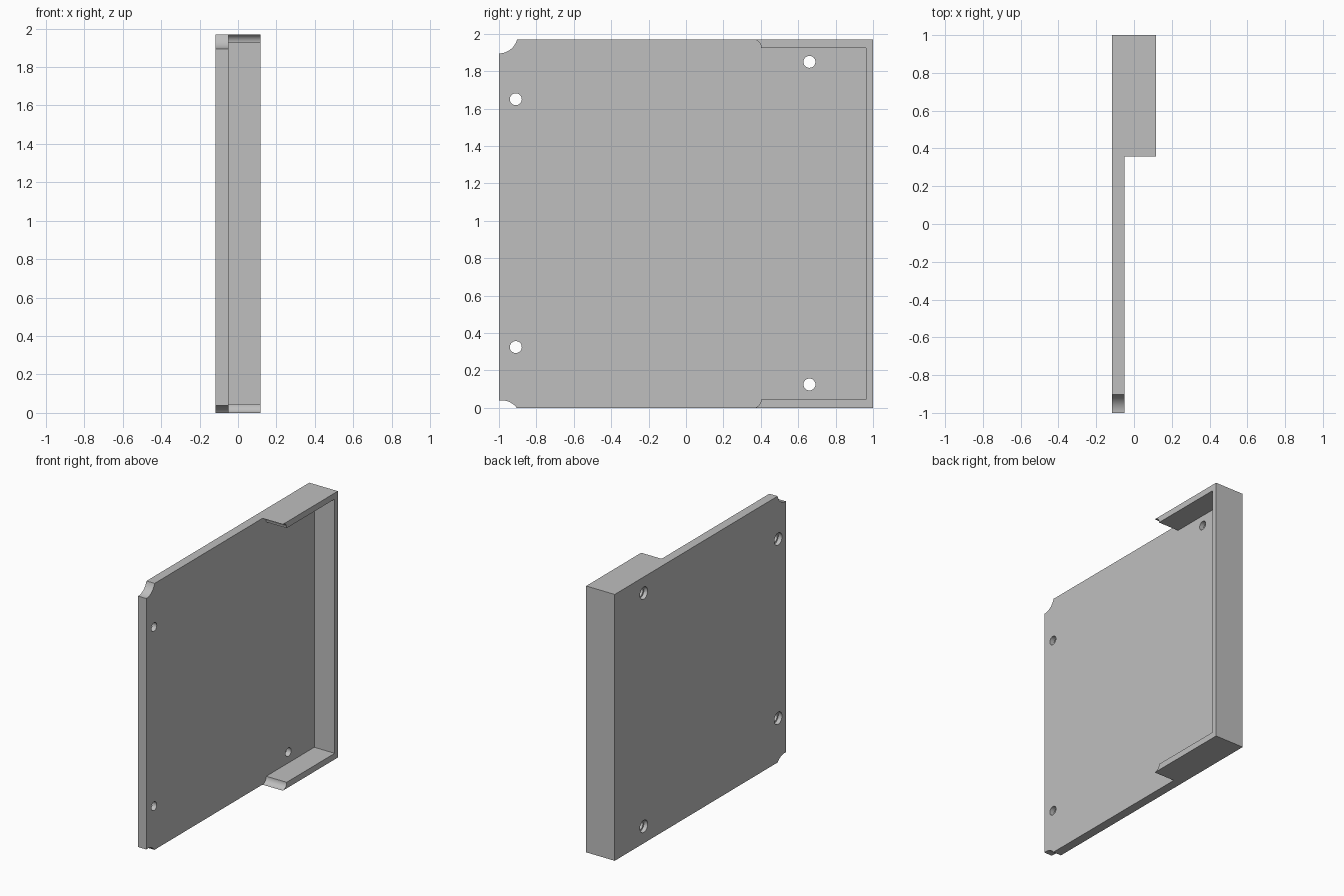
import bpy, bmesh, math

cube = bpy.data.objects.get("Cube")
if cube:
    bpy.data.objects.remove(cube, do_unlink=True)

HEIGHT = 1.97
BACK, FACE, LIP = -0.117, -0.05, 0.117   # x of plate back, plate face, rim edge

grey = bpy.data.materials.new("plain_grey")
grey.use_nodes = True
grey.diffuse_color = (0.52, 0.52, 0.52, 1)
grey.node_tree.nodes["Principled BSDF"].inputs["Base Color"].default_value = (0.52, 0.52, 0.52, 1)


def arc(cy, cz, r, start, end, steps=16):
    """Points (y, z) along an arc, angles in radians."""
    angles = [start + (end - start) * i / steps for i in range(steps + 1)]
    return [(cy + r * math.cos(a), cz + r * math.sin(a)) for a in angles]


def extrude(name, outline, x0, x1):
    """Solid made by sweeping a (y, z) outline from x0 to x1."""
    bm = bmesh.new()
    base = bm.faces.new([bm.verts.new((x0, y, z)) for y, z in outline])
    swept = bmesh.ops.extrude_face_region(bm, geom=[base])["geom"]
    verts = [g for g in swept if isinstance(g, bmesh.types.BMVert)]
    bmesh.ops.translate(bm, verts=verts, vec=(x1 - x0, 0, 0))
    bmesh.ops.recalc_face_normals(bm, faces=bm.faces)
    mesh = bpy.data.meshes.new(name)
    bm.to_mesh(mesh)
    bm.free()
    mesh.materials.append(grey)
    obj = bpy.data.objects.new(name, mesh)
    bpy.context.collection.objects.link(obj)
    return obj


def activate(obj):
    bpy.ops.object.select_all(action='DESELECT')
    obj.select_set(True)
    bpy.context.view_layer.objects.active = obj


def drill(obj, y, z, r, x0, x1):
    """Cut a round hole along x."""
    cutter = extrude("hole_cutter", arc(y, z, r, 0, math.tau, 32)[:-1], x0, x1)
    cutter.hide_render = True
    activate(obj)
    mod = obj.modifiers.new("hole", 'BOOLEAN')
    mod.operation, mod.solver, mod.object = 'DIFFERENCE', 'EXACT', cutter
    bpy.ops.object.modifier_apply(modifier=mod.name)
    bpy.data.objects.remove(cutter, do_unlink=True)


# Plate with scooped front corners
R = 0.1
low_y, low_z, top_z = -0.985, -0.06, HEIGHT + 0.025
lower = arc(low_y, low_z, R, math.asin(-low_z / R), math.acos((-1 - low_y) / R))
upper = arc(-1, top_z, R, -math.pi / 2, -math.asin((top_z - HEIGHT) / R))
plate = extrude("plate", [(1, 0)] + lower + upper + [(1, HEIGHT)], BACK, FACE)

# Screw holes, counterbored from the back
for y, z in [(-0.91, 1.65), (-0.91, 0.325), (0.66, 1.85), (0.66, 0.125)]:
    drill(plate, y, z, 0.032, BACK - 0.1, FACE + 0.1)
    drill(plate, y, z, 0.045, BACK - 0.1, BACK + 0.03)

# U-shaped rim with coved ends
WALL, START, INNER = 0.045, 0.357, 0.963
top_end = arc(START, HEIGHT - WALL, WALL, math.pi / 2, 0, 12)
low_end = [(y, HEIGHT - z) for y, z in reversed(top_end)]
rim = extrude("rim", [(1, 0), (1, HEIGHT)] + top_end
              + [(INNER, HEIGHT - WALL), (INNER, WALL)] + low_end, FACE, LIP)

for obj in (plate, rim):
    activate(obj)
    bpy.ops.object.shade_smooth_by_angle(angle=math.radians(30))
